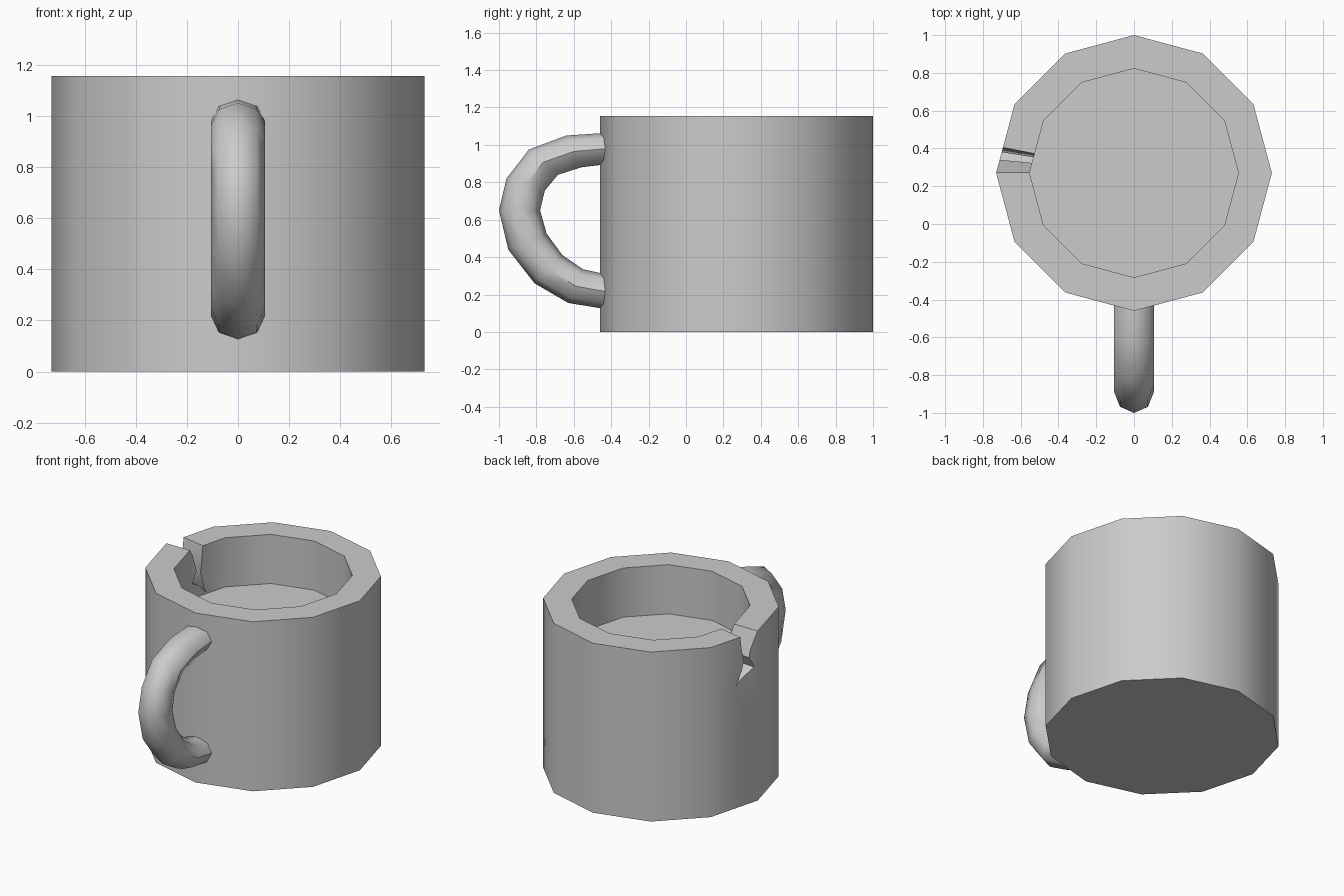
import bpy, bmesh, math
from mathutils import Vector

if "Cube" in bpy.data.objects:
    bpy.data.objects.remove(bpy.data.objects["Cube"])

CY, R_OUT, R_IN, H, FLOOR, SIDES = 0.27, 0.73, 0.553, 1.155, 0.82, 12


def make_object(name, bm):
    bmesh.ops.recalc_face_normals(bm, faces=bm.faces)
    mesh = bpy.data.meshes.new(name)
    bm.to_mesh(mesh)
    bm.free()
    obj = bpy.data.objects.new(name, mesh)
    bpy.context.collection.objects.link(obj)
    return obj


def loft(name, rings):
    """Closed skin through equal-length rings, capped at both ends."""
    bm = bmesh.new()
    loops = [[bm.verts.new(p) for p in ring] for ring in rings]
    n = len(loops[0])
    for a, b in zip(loops, loops[1:]):
        for i in range(n):
            j = (i + 1) % n
            bm.faces.new((a[i], a[j], b[j], b[i]))
    bm.faces.new(loops[0])
    bm.faces.new(loops[-1])
    return make_object(name, bm)


def circle(r, z):
    return [(r * math.cos(math.tau * i / SIDES), CY + r * math.sin(math.tau * i / SIDES), z)
            for i in range(SIDES)]


def shade(obj):
    bpy.ops.object.select_all(action='DESELECT')
    obj.select_set(True)
    bpy.context.view_layer.objects.active = obj
    bpy.ops.object.shade_smooth_by_angle(angle=math.radians(46))


# Mug body: outer wall, rim, inner wall, floor
body = loft("mug_body", [circle(R_OUT, 0), circle(R_OUT, H), circle(R_IN, H), circle(R_IN, FLOOR)])

# Jagged chip in the rim: (distance along y from the left corner, depth below rim)
chip = [(0.002, -0.1), (0.002, 0), (0.07, 0.16), (0.03, 0.235),
        (0.17, 0.325), (0.11, 0.175), (0.135, 0), (0.135, -0.1)]


def chip_ring(scale):
    return [(scale * (-R_OUT + d * math.tan(math.radians(15))), CY + scale * d, H - depth)
            for d, depth in chip]


cutter = loft("chip_cutter", [chip_ring(0.6), chip_ring(1.2)])
cutter.hide_render = True
cutter.hide_viewport = False
mod = body.modifiers.new("chip", 'BOOLEAN')
mod.operation = 'DIFFERENCE'
mod.solver = 'EXACT'
mod.object = cutter
bpy.context.view_layer.objects.active = body
bpy.ops.object.modifier_apply(modifier=mod.name)
bpy.data.objects.remove(cutter)
shade(body)

# Handle: octagonal tube given by outer and inner (y, z) outline points
outer = [(-.38, 1.065), (-.46, 1.062), (-.64, 1.05), (-.84, .975), (-.96, .82), (-1.0, .65),
         (-.95, .44), (-.81, .26), (-.63, .155), (-.46, .127), (-.38, .12)]
inner = [(-.38, .90), (-.46, .892), (-.56, .88), (-.685, .84), (-.755, .755), (-.78, .65),
         (-.745, .525), (-.66, .41), (-.55, .335), (-.46, .315), (-.38, .305)]
rings = []
for o, i in zip(outer, inner):
    o, i = Vector((0, *o)), Vector((0, *i))
    mid, half = (o + i) / 2, (o - i) / 2
    rings.append([mid + half * math.cos(k * math.pi / 4)
                  + Vector((0.105 * math.sin(k * math.pi / 4), 0, 0)) for k in range(8)])
handle = loft("handle", rings)
shade(handle)
